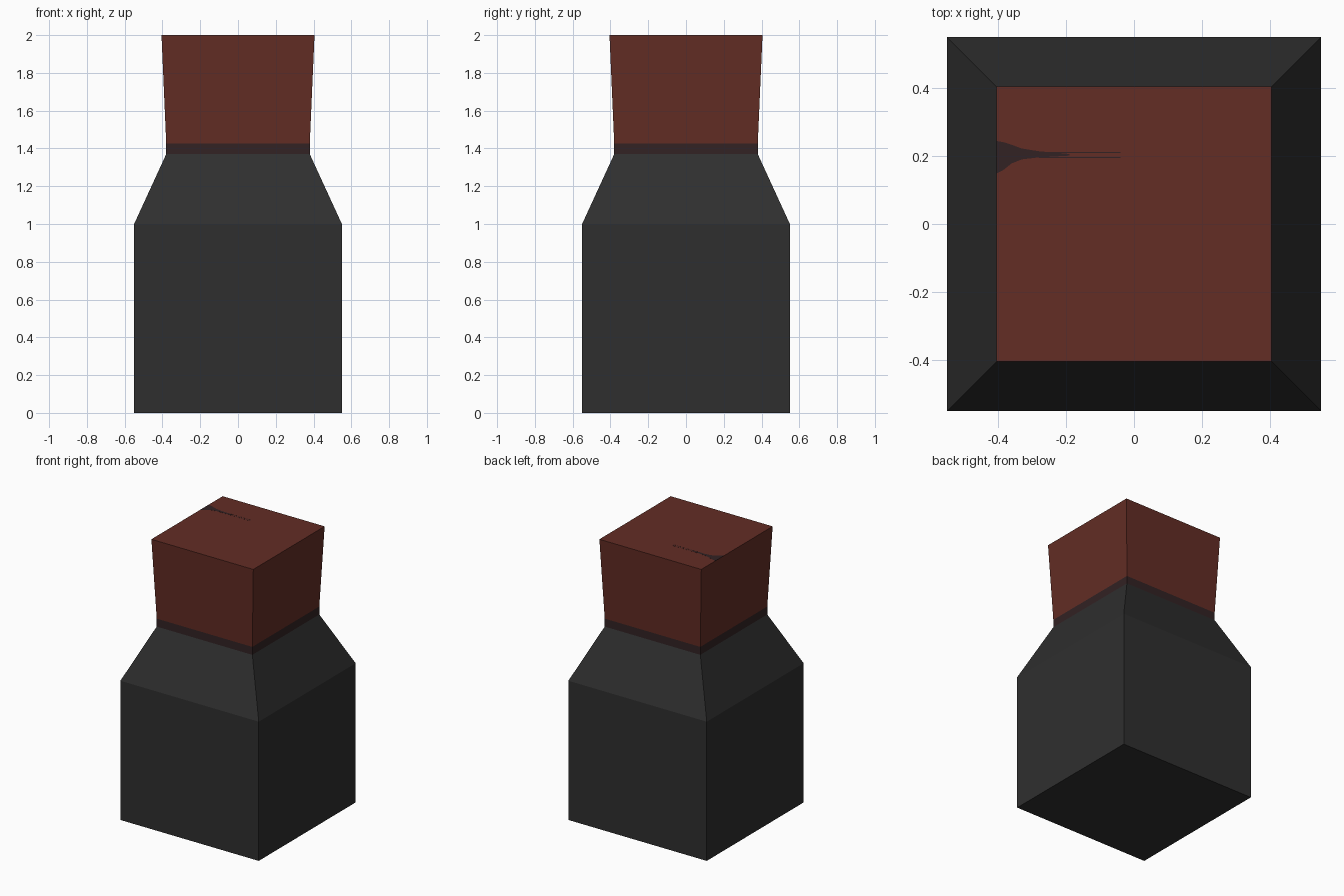
import bpy, bmesh

if "Cube" in bpy.data.objects:
    bpy.data.objects.remove(bpy.data.objects["Cube"])


def material(name, rgb):
    m = bpy.data.materials.new(name)
    m.diffuse_color = (*rgb, 1)
    m.use_nodes = True
    m.node_tree.nodes["Principled BSDF"].inputs["Base Color"].default_value = m.diffuse_color
    return m


CHARCOAL = material("charcoal", (0.028, 0.028, 0.028))
RUST = material("rust_red", (0.125, 0.026, 0.018))
DARK = material("dark_maroon", (0.032, 0.016, 0.017))


def add_object(name, bm, mat):
    bmesh.ops.recalc_face_normals(bm, faces=bm.faces)
    me = bpy.data.meshes.new(name)
    bm.to_mesh(me)
    bm.free()
    me.materials.append(mat)
    ob = bpy.data.objects.new(name, me)
    bpy.context.collection.objects.link(ob)
    return ob


def square_stack(name, profile, mat, bottom=False, top=False):
    """Square rings given as (half width, height), joined by flat walls."""
    bm = bmesh.new()
    rings = [[bm.verts.new((sx * h, sy * h, z))
              for sx, sy in ((-1, -1), (1, -1), (1, 1), (-1, 1))]
             for h, z in profile]
    for a, b in zip(rings, rings[1:]):
        for i in range(4):
            j = (i + 1) % 4
            bm.faces.new((a[i], a[j], b[j], b[i]))
    if bottom:
        bm.faces.new(rings[0][::-1])
    if top:
        bm.faces.new(rings[-1])
    bmesh.ops.recalc_face_normals(bm, faces=bm.faces)
    # open sections: make sure the walls face outward
    for f in bm.faces:
        c = f.calc_center_median()
        if f.normal.x * c.x + f.normal.y * c.y < -1e-4:
            f.normal_flip()
    me = bpy.data.meshes.new(name)
    bm.to_mesh(me)
    bm.free()
    me.materials.append(mat)
    ob = bpy.data.objects.new(name, me)
    bpy.context.collection.objects.link(ob)
    return ob


# Body with sloping shoulders, dark collar, flared cap
square_stack("body", [(0.55, 0), (0.55, 1.0), (0.38, 1.37)], CHARCOAL, bottom=True)
square_stack("collar", [(0.38, 1.37), (0.38, 1.427)], DARK)
square_stack("cap", [(0.38, 1.427), (0.405, 2.0)], RUST, top=True)


def plate(name, outline, mat, z0=1.9995, z1=2.0005):
    bm = bmesh.new()
    low = [bm.verts.new((x, y, z0)) for x, y in outline]
    high = [bm.verts.new((x, y, z1)) for x, y in outline]
    bm.faces.new(low[::-1])
    bm.faces.new(high)
    for i in range(len(low)):
        j = (i + 1) % len(low)
        bm.faces.new((low[i], low[j], high[j], high[i]))
    return add_object(name, bm, mat)


# Tapering painted streak on the cap top, with two thin tails
plate("streak", [(-0.405, 0.148), (-0.385, 0.158), (-0.36, 0.178), (-0.33, 0.19),
                 (-0.28, 0.196), (-0.19, 0.201), (-0.19, 0.206), (-0.28, 0.214),
                 (-0.33, 0.222), (-0.36, 0.233), (-0.385, 0.241), (-0.405, 0.244)], DARK)
for i, y in enumerate((0.196, 0.21)):
    plate(f"streak_tail_{i + 1}", [(-0.28, y - 0.0015), (-0.04, y - 0.0015),
                                   (-0.04, y + 0.0015), (-0.28, y + 0.0015)], DARK)
